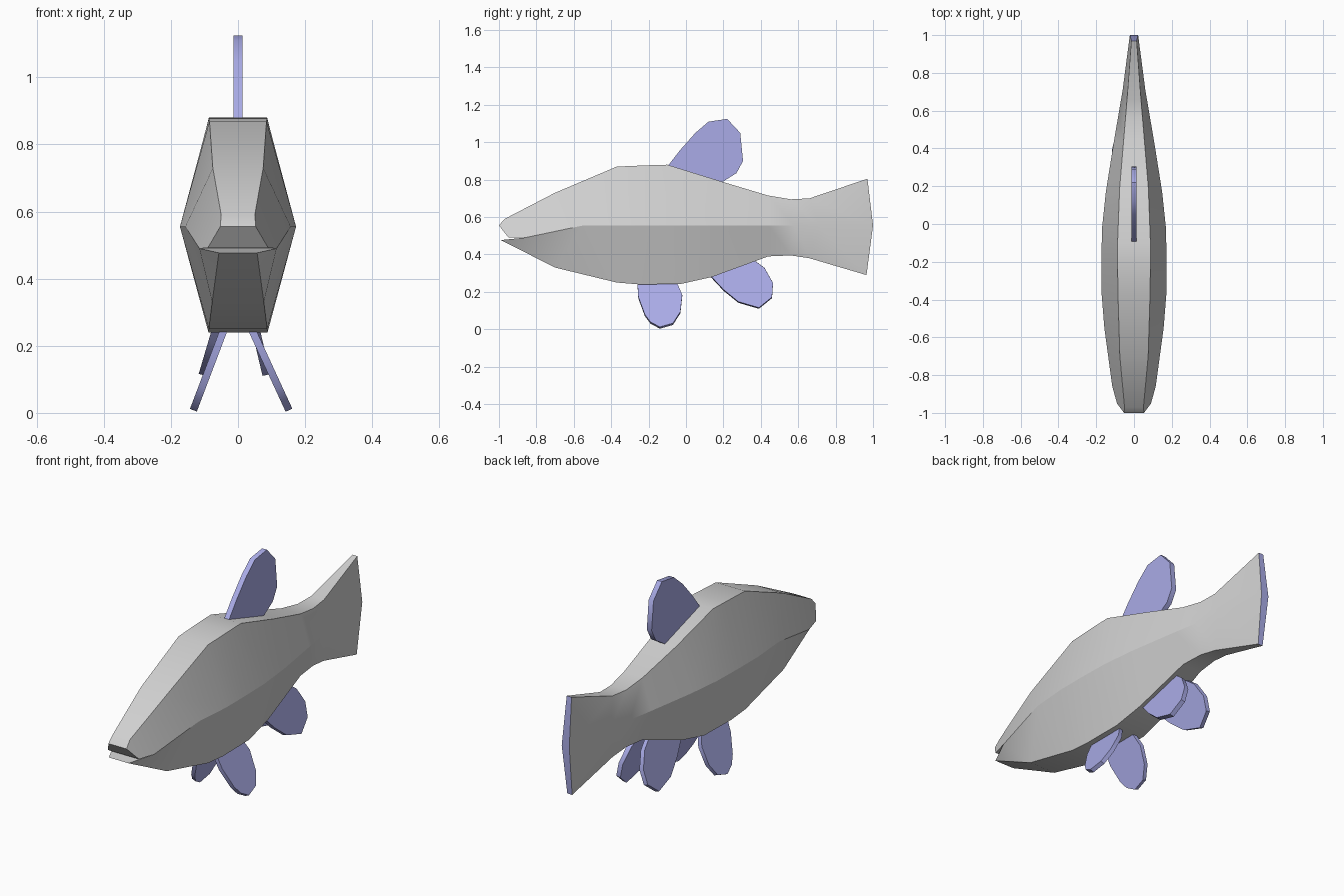
import bpy, bmesh
from mathutils import Vector

if "Cube" in bpy.data.objects:
    bpy.data.objects.remove(bpy.data.objects["Cube"])


def material(name, rgb):
    m = bpy.data.materials.new(name)
    m.diffuse_color = (*rgb, 1)
    m.use_nodes = True
    m.node_tree.nodes["Principled BSDF"].inputs["Base Color"].default_value = m.diffuse_color
    return m


GREY = material("body grey", (0.64, 0.64, 0.64))
BLUE = material("fin periwinkle", (0.40, 0.41, 0.80))


def finish(bm, name, mats, angle=0.5):
    bmesh.ops.recalc_face_normals(bm, faces=bm.faces)
    me = bpy.data.meshes.new(name)
    bm.to_mesh(me)
    bm.free()
    ob = bpy.data.objects.new(name, me)
    bpy.context.collection.objects.link(ob)
    for m in mats:
        me.materials.append(m)
    bpy.ops.object.select_all(action='DESELECT')
    ob.select_set(True)
    bpy.context.view_layer.objects.active = ob
    bpy.ops.object.shade_smooth_by_angle(angle=angle)
    return ob


# Body stations: back ridge, flank and belly edges, each as (y, z, half width)
STATIONS = [
    ((-.70, .73, .075), (-.55, .555, .157), (-.70, .33, .077)),
    ((-.37, .87, .085), (-.35, .555, .173), (-.37, .25, .087)),
    ((-.20, .877, .087), (-.20, .555, .173), (-.25, .24, .088)),
    ((-.10, .88, .087), (-.02, .555, .169), (-.03, .242, .086)),
    ((.19, .79, .076), (.17, .555, .149), (.14, .28, .077)),
    ((.44, .715, .055), (.44, .555, .106), (.44, .39, .055)),
    ((.56, .695, .045), (.58, .555, .082), (.56, .395, .045)),
    ((.66, .70, .037), (.71, .555, .060), (.66, .38, .037)),
    ((.97, .805, .014), (1.0, .555, .022), (.965, .29, .014)),
]

bm = bmesh.new()


def pair(p):
    y, z, w = p
    return bm.verts.new((-w, y, z)), bm.verts.new((w, y, z))


def across(a, b):
    return bm.faces.new((a[0], a[1], b[1], b[0]))


def sides(*pts):
    for s in (0, 1):
        bm.faces.new([p[s] for p in pts])


rings = [[pair(p) for p in st] for st in STATIONS]
for (t0, m0, b0), (t1, m1, b1) in zip(rings, rings[1:]):
    across(t0, t1)
    across(b0, b1)
    sides(t0, t1, m1, m0)
    sides(m0, m1, b1, b0)

# Snout and open mouth
brow = pair((-.97, .59, .050))
lip = pair((-1.0, .555, .053))
lip_under = pair((-.95, .492, .090))
corner = pair((-.86, .49, .115))
jaw = pair((-.99, .477, .057))
top, mid, belly = rings[0]
for a, b in ((top, brow), (brow, lip), (lip, lip_under),
             (lip_under, corner), (corner, jaw), (jaw, belly)):
    across(a, b)
sides(lip, brow, lip_under)
sides(brow, corner, lip_under)
sides(brow, top, corner)
sides(top, mid, corner)
sides(corner, mid, belly)
sides(corner, belly, jaw)

# Tail trailing edge in fin colour
t, m, b = rings[-1]
across(t, m).material_index = 1
across(m, b).material_index = 1
finish(bm, "body", [GREY, BLUE])


def fin(name, outline, x_root, z_root, x_tip, z_tip, thick):
    """Plate with a (y, z) outline, leaning sideways from root to tip."""
    bm = bmesh.new()
    slope = (x_tip - x_root) / (z_tip - z_root)
    n = Vector((1, 0, -slope)).normalized() * thick / 2
    layers = []
    for s in (-1, 1):
        layers.append([bm.verts.new(Vector((x_root + slope * (z - z_root), y, z)) + n * s)
                       for y, z in outline])
        bm.faces.new(layers[-1])
    a, b = layers
    for i in range(len(a)):
        j = (i + 1) % len(a)
        bm.faces.new((a[i], a[j], b[j], b[i]))
    return finish(bm, name, [BLUE], 0.7)


DORSAL = [(-.10, .87), (-.03, .96), (.05, 1.05), (.12, 1.11), (.22, 1.125), (.29, 1.05),
          (.305, .90), (.27, .835), (.19, .785), (.05, .81)]
PELVIC = [(-.26, .25), (-.255, .17), (-.22, .075), (-.19, .035), (-.14, .008), (-.07, .028),
          (-.03, .09), (-.02, .18), (-.05, .25)]
ANAL = [(.13, .285), (.20, .21), (.28, .145), (.39, .113), (.46, .17), (.465, .245),
        (.42, .325), (.36, .37), (.25, .33)]

fin("dorsal_fin", DORSAL, 0, .8, 0, 1.1, .028)
fin("front_fin_left", PELVIC, -.045, .24, -.133, .008, .022)
fin("front_fin_right", PELVIC, .045, .24, .152, .008, .022)
fin("rear_fin_left", ANAL, -.068, .24, -.105, .115, .024)
fin("rear_fin_right", ANAL, .055, .24, .085, .112, .024)
